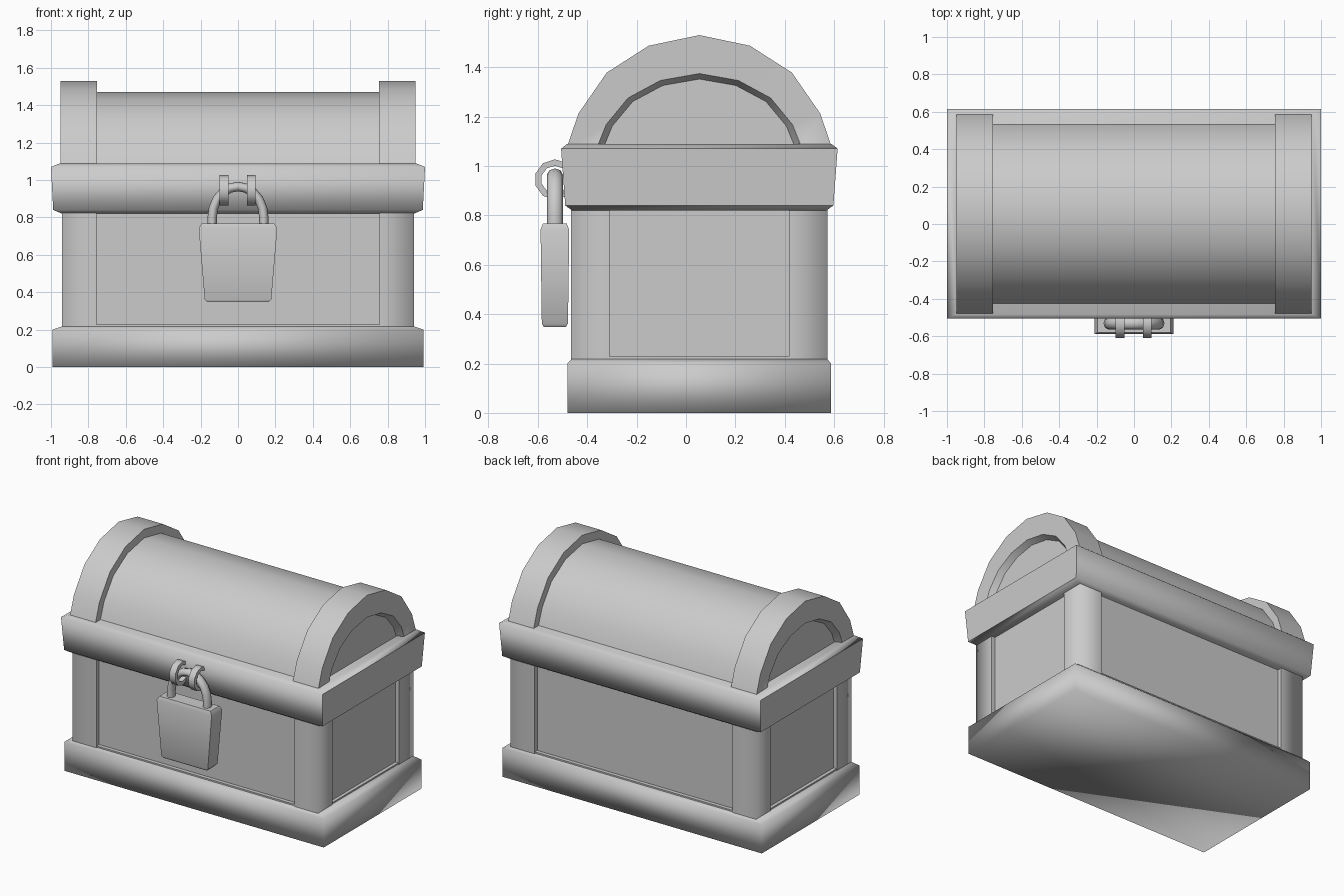
import bpy, bmesh, math
from mathutils import Vector

if "Cube" in bpy.data.objects:
    bpy.data.objects.remove(bpy.data.objects["Cube"])

CY = 0.054  # depth centre of the chest (the padlock sits in front of it)


def loft(name, rings, angle=40, cap=True, closed=False):
    """Skin a list of equal-length closed rings into one object."""
    bm = bmesh.new()
    vs = [[bm.verts.new(p) for p in r] for r in rings]
    n = len(rings[0])
    last = len(vs) if closed else len(vs) - 1
    for i in range(last):
        a, b = vs[i], vs[(i + 1) % len(vs)]
        for j in range(n):
            k = (j + 1) % n
            bm.faces.new((a[j], a[k], b[k], b[j]))
    if cap and not closed:
        bm.faces.new(vs[0])
        bm.faces.new(vs[-1])
    bmesh.ops.recalc_face_normals(bm, faces=bm.faces)
    me = bpy.data.meshes.new(name)
    bm.to_mesh(me)
    bm.free()
    ob = bpy.data.objects.new(name, me)
    bpy.context.collection.objects.link(ob)
    bpy.ops.object.select_all(action='DESELECT')
    ob.select_set(True)
    bpy.context.view_layer.objects.active = ob
    bpy.ops.object.shade_smooth_by_angle(angle=math.radians(angle))
    return ob


def rect(hx, hy, z, cy=CY):
    return [(-hx, cy - hy, z), (hx, cy - hy, z), (hx, cy + hy, z), (-hx, cy + hy, z)]


# Base plinth, softly shaded over its edges
loft("base", [rect(0.992, 0.534, 0), rect(0.992, 0.534, 0.2), rect(0.94, 0.518, 0.218)], 100)

# Recessed wall panels
loft("wall_panels", [rect(0.912, 0.49, 0.2), rect(0.912, 0.49, 0.86)])
loft("lower_sill", [rect(0.935, 0.516, 0.19), rect(0.935, 0.516, 0.228)])

# Corner posts: only the outer vertical edge is shaded smooth
for sx in (-1, 1):
    for sy in (-1, 1):
        xo, xi = sx * 0.94, sx * 0.757
        yo, yi = CY + sy * 0.52, CY + sy * 0.363
        ring = lambda z: [(xo, yo, z), (xi, yo, z), (xi, yi, z), (xo, yi, z)]
        post = loft("corner_post", [ring(0.2), ring(0.85)], 100)
        me = post.data
        for e in me.edges:
            ends = [me.vertices[v].co for v in e.vertices]
            outer = all(abs(c.x - xo) < 1e-4 and abs(c.y - yo) < 1e-4 for c in ends)
            e.use_edge_sharp = not outer

# Rim around the lid
loft("lid_rim", [rect(0.94, 0.515, 0.82), rect(0.988, 0.543, 0.84),
                 rect(1.0, 0.56, 1.07), rect(0.955, 0.537, 1.088)], 60)

# Barrel lid profile
HALF = [(0.538, 1.07), (0.49, 1.212), (0.375, 1.378), (0.205, 1.487)]
ARCH = [(-y, z) for y, z in HALF] + [(0, 1.53)] + HALF[::-1]


def arch(x, ky=1.0, kz=1.0):
    return [(x, CY + y * ky, 1.085 + (z - 1.085) * kz) for y, z in ARCH]


loft("lid_barrel", [arch(-0.8, 0.9, 0.865), arch(0.8, 0.9, 0.865)], 50)

# Raised end bands with a sunken end face
for s in (-1, 1):
    loft("lid_end_band", [arch(s * 0.755), arch(s * 0.95), arch(s * 0.947, 0.77, 0.65),
                          arch(s * 0.905, 0.72, 0.6)], 50)


# Padlock body with bevelled ends
LY = -0.531
loft("padlock_body", [rect(0.165, 0.044, 0.347, LY), rect(0.178, 0.053, 0.362, LY),
                      rect(0.21, 0.058, 0.742, LY), rect(0.195, 0.048, 0.767, LY)], 40)


# Padlock shackle: a tube swept along an arch
path = [Vector((-0.138, LY, 0.74)), Vector((-0.138, LY, 0.80))]
for i in range(1, 10):
    a = math.pi * (1 - i / 10)
    path.append(Vector((0.138 * math.cos(a), LY, 0.80 + 0.165 * math.sin(a))))
path += [Vector((0.138, LY, 0.80)), Vector((0.138, LY, 0.74))]
rings = []
for i, p in enumerate(path):
    t = (path[min(i + 1, len(path) - 1)] - path[max(i - 1, 0)]).normalized()
    side = Vector((0, 1, 0))
    up = t.cross(side)
    rings.append([p + side * 0.032 * math.cos(k * math.pi / 4)
                  + up * 0.025 * math.sin(k * math.pi / 4) for k in range(8)])
loft("padlock_shackle", rings, 60)

# Two hasp rings holding the shackle to the rim
for x in (-0.075, 0.07):
    rings = []
    for i in range(10):
        a = 2 * math.pi * i / 10 + math.pi / 10
        rings.append([(x + dx, LY + r * math.cos(a), 0.945 + r * math.sin(a))
                      for dx, r in ((-0.023, 0.082), (0.023, 0.082), (0.023, 0.056), (-0.023, 0.056))])
    loft("hasp_ring", rings, 50, closed=True)
